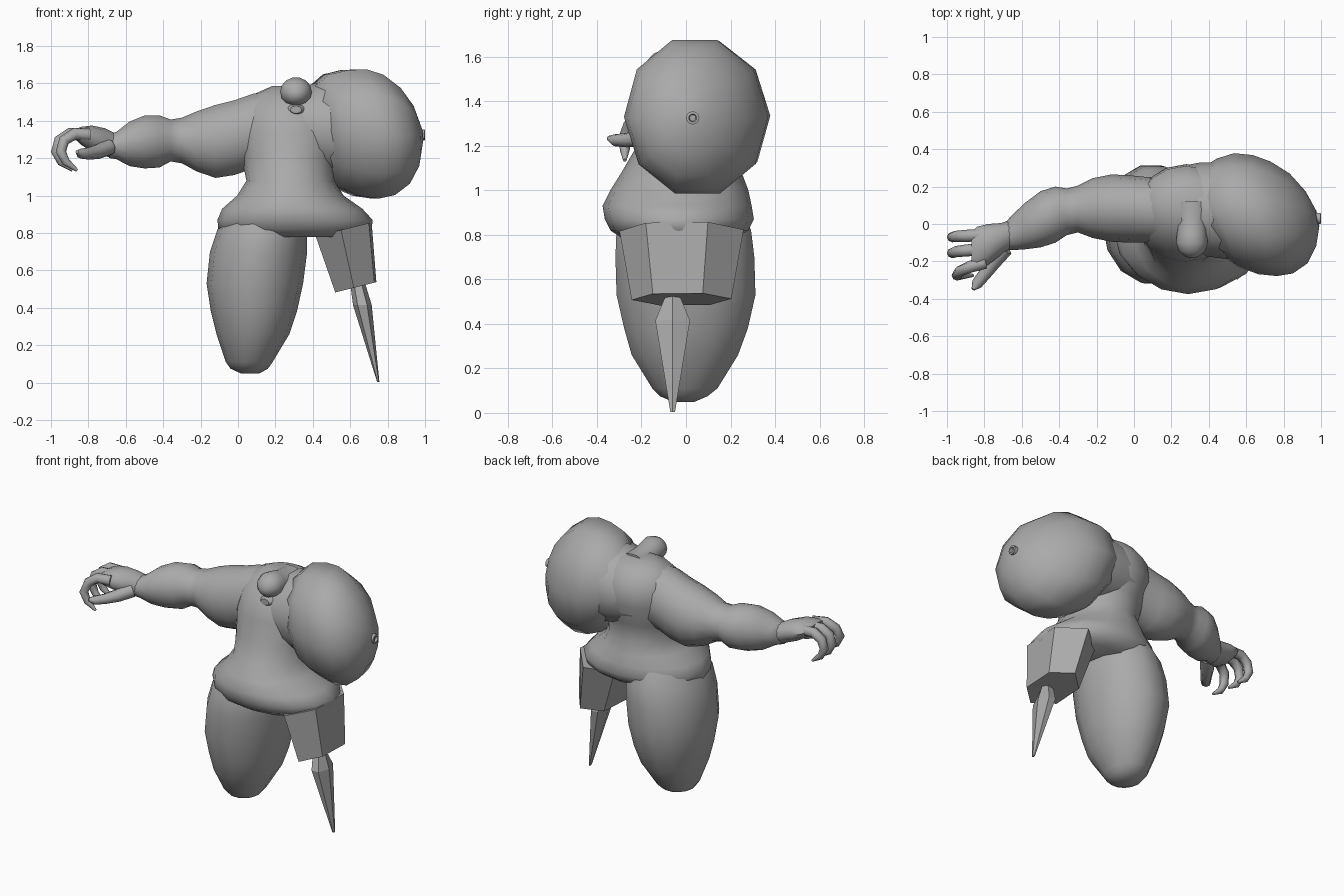
import bpy, bmesh, math
from mathutils import Vector

skin = bpy.data.materials.new("clay_grey")
skin.diffuse_color = (0.4, 0.4, 0.4, 1)
Y, Z, X = Vector((0, 1, 0)), Vector((0, 0, 1)), Vector((1, 0, 0))


def loft(name, rings, n=14, axis=None, up=Z, smooth=True, turn=0.0):
    """Skin elliptical rings (x, y, z, half width, half height); axis fixes the ring normal."""
    bm = bmesh.new()
    pts = [Vector(r[:3]) for r in rings]
    loops = []
    for i, r in enumerate(rings):
        t = axis or pts[min(i + 1, len(pts) - 1)] - pts[max(i - 1, 0)]
        t = t.normalized()
        u = up.cross(t).normalized()
        v = t.cross(u)
        ang = [turn + math.tau * k / n for k in range(n)]
        loops.append([bm.verts.new(pts[i] + u * r[3] * math.cos(a) + v * r[4] * math.sin(a))
                      for a in ang])
    for a, b in zip(loops, loops[1:]):
        for k in range(n):
            j = (k + 1) % n
            bm.faces.new((a[k], a[j], b[j], b[k]))
    bm.faces.new(loops[0][::-1])
    bm.faces.new(loops[-1])
    bmesh.ops.recalc_face_normals(bm, faces=bm.faces)
    for f in bm.faces:
        f.smooth = smooth
    me = bpy.data.meshes.new(name)
    bm.to_mesh(me)
    bm.free()
    me.materials.append(skin)
    ob = bpy.data.objects.new(name, me)
    bpy.context.collection.objects.link(ob)
    return ob


# Trunk from hips to shoulders
loft("torso", [
    (.31, -.03, .78, .36, .25), (.305, -.03, .82, .41, .31), (.305, -.03, .87, .415, .335),
    (.29, -.04, .93, .375, .335), (.28, -.03, 1.0, .285, .31), (.28, -.02, 1.08, .235, .27),
    (.27, .02, 1.2, .25, .24), (.28, .06, 1.34, .28, .26), (.28, .08, 1.46, .26, .23),
    (.29, .09, 1.54, .21, .16), (.30, .09, 1.585, .12, .08)], 16, Z, Y)

# Heavy tapering leg
loft("fat_leg", [
    (.065, -.01, .05, .05, .05), (.06, -.01, .075, .10, .11), (.06, -.005, .11, .125, .15),
    (.08, -.005, .26, .195, .245), (.085, 0, .38, .23, .285), (.09, 0, .53, .258, .32),
    (.11, -.005, .70, .26, .32), (.13, -.01, .82, .24, .31), (.15, -.01, .92, .2, .26)],
    14, Z, Y)

# Faceted peg socket and spike
loft("peg_socket", [(.565, -.02, .82, .17, .28), (.63, -.02, .51, .125, .225)], 6,
     Vector((-.25, 0, 1)), Y, False, math.radians(25))
loft("peg_spike", [(.64, -.06, .53, .04, .035), (.665, -.06, .415, .05, .09),
                   (.75, -.06, .003, .006, .012)], 6, Z, Y, False)

# Swollen club arm with its tip
loft("club_arm", [
    (.42, .07, 1.36, .24, .24), (.50, .06, 1.345, .295, .32), (.60, .055, 1.335, .33, .355),
    (.70, .045, 1.33, .33, .365), (.79, .035, 1.325, .305, .34), (.88, .03, 1.32, .245, .27),
    (.945, .03, 1.32, .15, .17), (.98, .03, 1.325, .05, .05)], 10, Vector((1, .2, .1)))
loft("club_shoulder", [(.2, .08, 1.36, .22, .2), (.36, .08, 1.36, .25, .235),
                       (.52, .07, 1.36, .26, .27)], 14, X)
loft("club_tip", [(.96, .03, 1.325, .03, .03), (.998, .03, 1.325, .03, .03),
                  (1.0, .03, 1.325, .018, .018), (.985, .03, 1.325, .014, .014)], 12, X)

# Muscular reaching arm
loft("reaching_arm", [
    (.24, .07, 1.36, .18, .2), (.08, .075, 1.345, .175, .205), (-.02, .08, 1.31, .18, .205),
    (-.12, .085, 1.29, .18, .2), (-.22, .085, 1.29, .16, .165), (-.30, .08, 1.295, .125, .125),
    (-.36, .065, 1.295, .125, .115), (-.42, .05, 1.29, .15, .143),
    (-.50, .025, 1.287, .15, .145), (-.58, -.01, 1.277, .125, .122),
    (-.65, -.045, 1.268, .095, .075), (-.69, -.065, 1.265, .07, .065)], 14, -X)

# Palm, three hooked fingers and a thumb
loft("palm", [(-.65, -.05, 1.265, .075, .065), (-.71, -.08, 1.285, .085, .075),
              (-.78, -.11, 1.305, .11, .07), (-.84, -.13, 1.32, .115, .048),
              (-.87, -.135, 1.33, .09, .025)], 12, -X)
for i, (y0, y1, dx) in enumerate([(-.06, -.07, .0), (-.135, -.155, .0), (-.205, -.275, .025)]):
    path = [(-.82, 1.325, .034), (-.90, 1.33, .032), (-.955, 1.295, .03), (-.972, 1.235, .028),
            (-.945, 1.18, .022), (-.885, 1.135, .008)]
    loft("finger_%d" % (i + 1),
         [(x + dx, y0 + (y1 - y0) * min(k / 3, 1), z, r, r)
          for k, (x, z, r) in enumerate(path)], 8, None, Y)
loft("thumb", [(-.69, -.13, 1.26, .045, .045), (-.75, -.2, 1.235, .042, .04),
               (-.80, -.27, 1.225, .034, .032), (-.84, -.32, 1.225, .03, .027),
               (-.86, -.35, 1.235, .01, .01)], 8)

# Small head thrust forward, with neck and jaw
loft("head", [
    (.31, .12, 1.50, .12, .10), (.31, .02, 1.52, .085, .085), (.31, -.05, 1.545, .08, .08),
    (.31, -.10, 1.555, .085, .078), (.31, -.145, 1.552, .07, .064),
    (.31, -.172, 1.548, .04, .038), (.31, -.182, 1.545, .012, .012)], 14, -Y)
loft("jaw", [(.31, .0, 1.46, .08, .05), (.31, -.08, 1.455, .067, .04),
             (.31, -.13, 1.455, .055, .033), (.31, -.16, 1.46, .03, .02)], 12, -Y)

# Soft shading with crisp hard edges
for ob in bpy.context.collection.objects:
    bpy.ops.object.select_all(action='DESELECT')
    ob.select_set(True)
    bpy.context.view_layer.objects.active = ob
    if not ob.name.startswith("peg"):
        bpy.ops.object.shade_smooth_by_angle(angle=math.radians(50))
